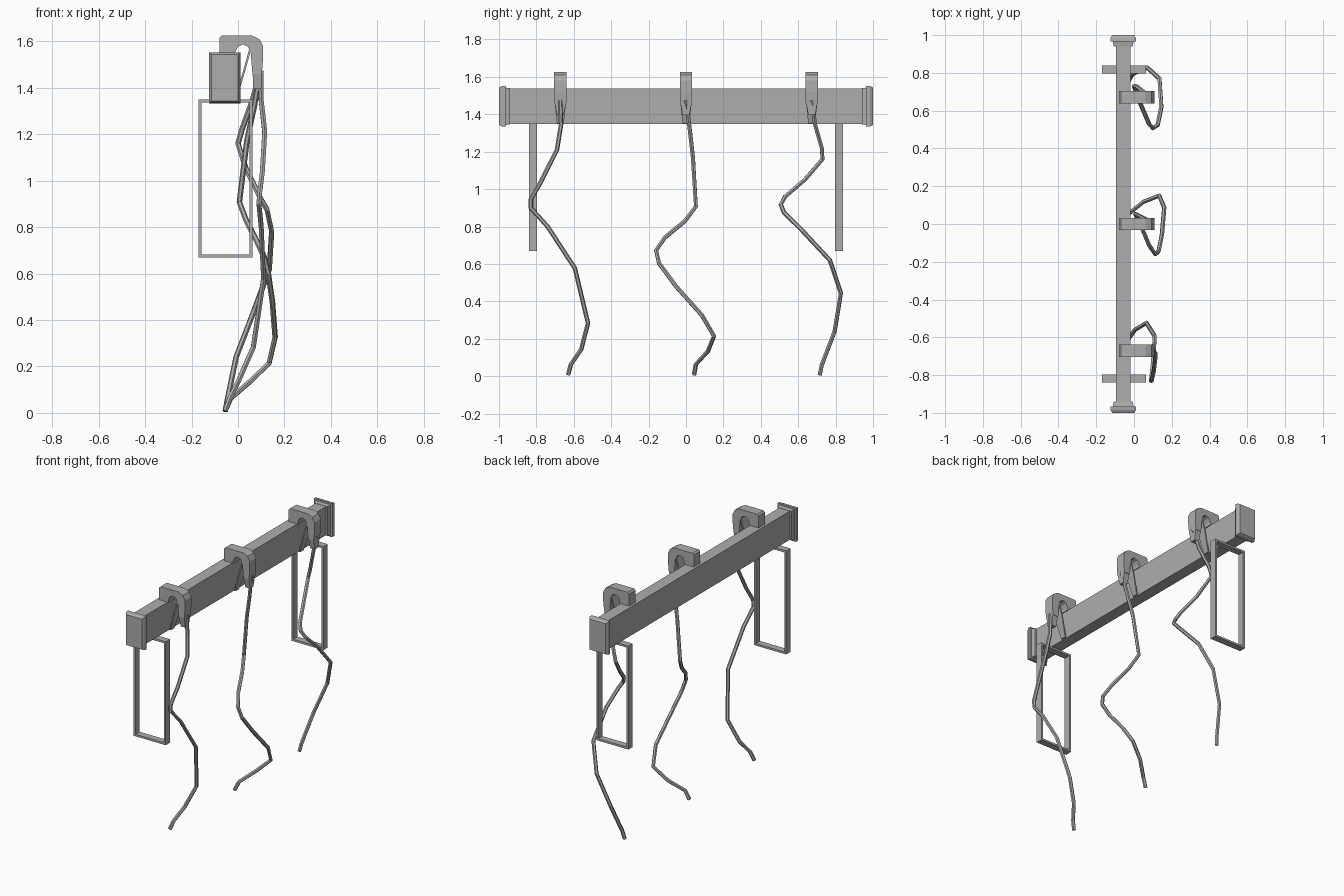
import bpy
import bmesh

cube = bpy.data.objects.get("Cube")
if cube:
    bpy.data.objects.remove(cube, do_unlink=True)

# One plain grey for the whole rack
GREY = (0.42, 0.42, 0.42, 1)
metal = bpy.data.materials.new("plain_grey")
metal.use_nodes = True
metal.diffuse_color = GREY
metal.node_tree.nodes["Principled BSDF"].inputs["Base Color"].default_value = GREY


def finish(name, bm):
    bmesh.ops.recalc_face_normals(bm, faces=bm.faces)
    mesh = bpy.data.meshes.new(name)
    bm.to_mesh(mesh)
    bm.free()
    mesh.materials.append(metal)
    obj = bpy.data.objects.new(name, mesh)
    bpy.context.collection.objects.link(obj)
    return obj


def loft(name, rings):
    """Skin rings of equal length and cap both ends."""
    bm = bmesh.new()
    loops = [[bm.verts.new(p) for p in ring] for ring in rings]
    n = len(loops[0])
    for a, b in zip(loops, loops[1:]):
        for i in range(n):
            j = (i + 1) % n
            bm.faces.new((a[i], a[j], b[j], b[i]))
    bm.faces.new(loops[0])
    bm.faces.new(loops[-1])
    return finish(name, bm)


def rect_y(y, hx, hz, cx=-0.057, cz=1.443):
    return [(cx + sx * hx, y, cz + sz * hz)
            for sx, sz in ((-1, -1), (1, -1), (1, 1), (-1, 1))]


def rect_z(z, x0, x1, y, w):
    return [(x0, y - w, z), (x1, y - w, z), (x1, y + w, z), (x0, y + w, z)]


def extrude_y(name, outline, y, half):
    return loft(name, [[(x, y + s * half, z) for x, z in outline] for s in (-1, 1)])


# Long beam with ridged end caps
loft("beam", [rect_y(s * 0.96, 0.039, 0.094) for s in (-1, 1)])
for side, s in (("front", -1), ("back", 1)):
    profile = [(0.94, 0.05, 0.096), (0.965, 0.055, 0.1), (0.965, 0.067, 0.11),
               (0.985, 0.067, 0.108), (1.0, 0.058, 0.1)]
    loft(side + "_end_cap", [rect_y(s * y, hx, hz) for y, hx, hz in profile])

# Rectangular frames hanging below the beam
for side, s in (("front", -1), ("back", 1)):
    rings = []
    for dy, inset in ((-1, 0), (1, 0), (1, 0.013), (-1, 0.013)):
        x0, x1, z0, z1 = -0.17 + inset, 0.063 - inset, 0.67 + inset, 1.35 - inset
        y = s * 0.818 + dy * 0.022
        rings.append([(x0, y, z0), (x1, y, z0), (x1, y, z1), (x0, y, z1)])
    bm = bmesh.new()
    loops = [[bm.verts.new(p) for p in r] for r in rings]
    for k in range(4):
        a, b = loops[k], loops[(k + 1) % 4]
        for i in range(4):
            j = (i + 1) % 4
            bm.faces.new((a[i], a[j], b[j], b[i]))
    finish(side + "_frame", bm)

# Hooks: an arch on the beam, a narrowed tip and a sloping gate
ARCH = [(-0.08, 1.535), (-0.08, 1.615), (-0.07, 1.625), (0.062, 1.625),
        (0.092, 1.61), (0.108, 1.58), (0.108, 1.52), (0.102, 1.46),
        (0.062, 1.46), (0.055, 1.55), (0.043, 1.577), (0.02, 1.587),
        (0.0, 1.577), (-0.012, 1.555), (-0.012, 1.535)]
for label, y in (("front", -0.672), ("middle", 0), ("back", 0.672)):
    extrude_y(label + "_hook", ARCH, y, 0.033)
    loft(label + "_hook_tip", [rect_z(1.46, 0.063, 0.102, y, 0.03),
                               rect_z(1.395, 0.066, 0.1, y, 0.018)])
    loft(label + "_hook_gate", [rect_z(1.57, 0.049, 0.058, y, 0.03),
                                rect_z(1.48, 0.024, 0.033, y, 0.032),
                                rect_z(1.35, -0.014, -0.005, y, 0.018)])

# Loose cords hanging from the hook tips
CORDS = {
    "front_cord": [(.098, -.672, 1.475), (.1, -.668, 1.345), (.115, -.69, 1.21),
                   (.105, -.775, 1.04), (.093, -.83, .945), (.09, -.83, .9),
                   (.1, -.74, .8), (.11, -.594, .577), (.066, -.524, .283),
                   (.005, -.56, .144), (-.035, -.615, .064), (-.055, -.63, .008)],
    "middle_cord": [(.098, 0, 1.475), (.07, .02, 1.32), (.038, .037, 1.17),
                    (.006, .053, .908), (.035, -.005, .83), (.08, -.112, .742),
                    (.112, -.16, .673), (.13, -.144, .603), (.148, -.053, .48),
                    (.16, .085, .326), (.134, .15, .214), (.05, .117, .133),
                    (-.03, .053, .064), (-.055, .043, .008)],
    "back_cord": [(.098, .672, 1.475), (.062, .69, 1.345), (.017, .726, 1.22),
                  (0, .73, 1.16), (.035, .635, 1.05), (.08, .53, .96),
                  (.1, .507, .918), (.125, .523, .876), (.145, .62, .78),
                  (.135, .769, .62), (.07, .828, .443), (-.008, .795, .24),
                  (-.045, .726, .06), (-.055, .715, .006)],
}
for name, points in CORDS.items():
    curve = bpy.data.curves.new(name, "CURVE")
    curve.dimensions = "3D"
    curve.bevel_depth = 0.012
    curve.bevel_resolution = 1
    curve.use_fill_caps = True
    spline = curve.splines.new("POLY")
    spline.points.add(len(points) - 1)
    for p, co in zip(spline.points, points):
        p.co = (*co, 1)
    spline.use_smooth = False
    curve.materials.append(metal)
    bpy.context.collection.objects.link(bpy.data.objects.new(name, curve))
